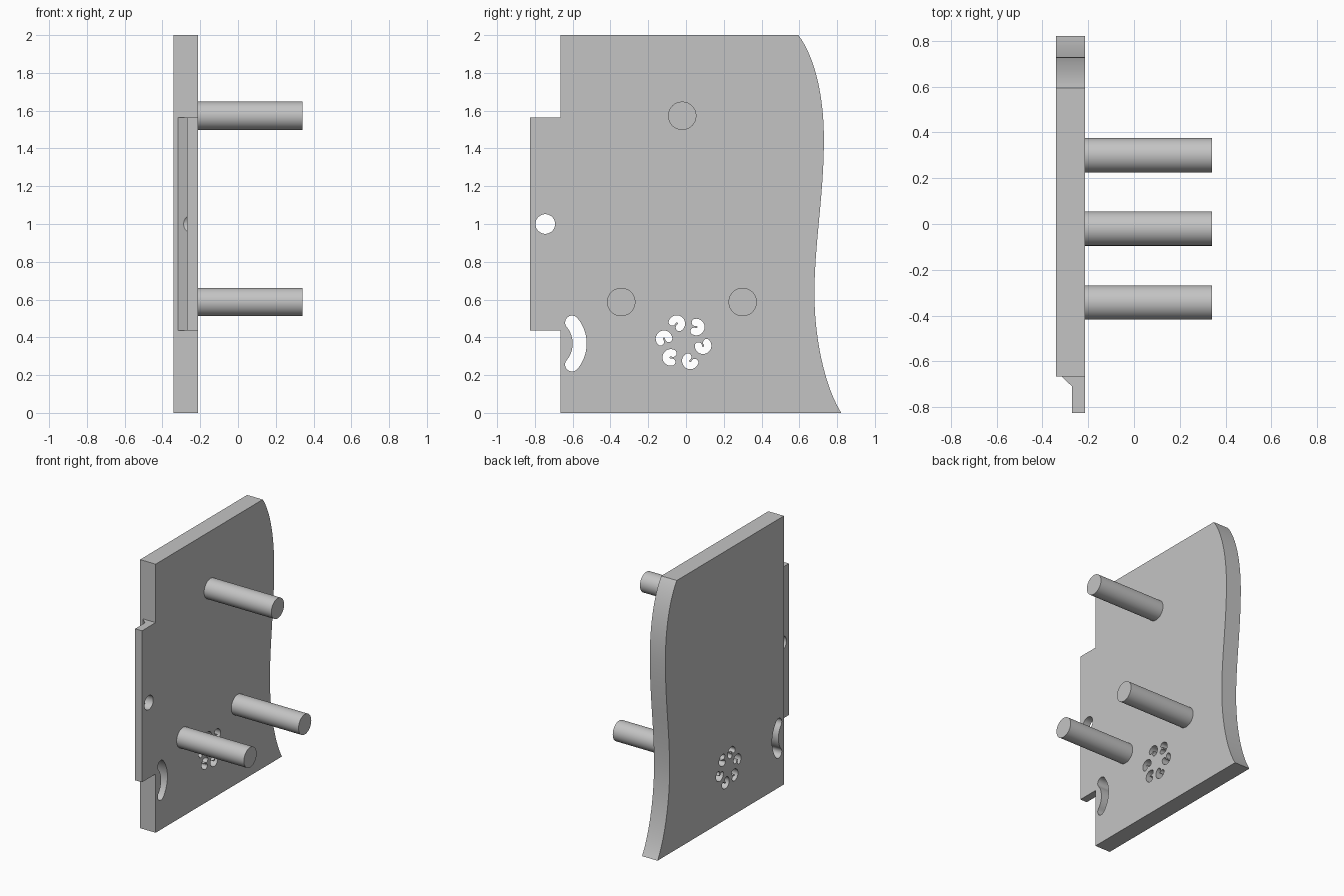
import bpy, bmesh
from math import sin, cos, pi, radians
from mathutils import Matrix, Vector
from mathutils.geometry import interpolate_bezier

if "Cube" in bpy.data.objects:
    bpy.data.objects.remove(bpy.data.objects["Cube"], do_unlink=True)

grey = bpy.data.materials.new("plain grey")
grey.use_nodes = True
grey.diffuse_color = (0.55, 0.55, 0.55, 1)
grey.node_tree.nodes["Principled BSDF"].inputs["Base Color"].default_value = (0.55, 0.55, 0.55, 1)

X_BACK, X_FACE, X_TIP = -0.341, -0.213, 0.341
Y_EDGE = -0.665


def select(obj):
    bpy.ops.object.select_all(action='DESELECT')
    obj.select_set(True)
    bpy.context.view_layer.objects.active = obj


def finish(obj):
    obj.data.materials.clear()
    obj.data.materials.append(grey)
    select(obj)
    bpy.ops.object.shade_smooth_by_angle(angle=radians(30))


def arc_slot(cy, cz, radius, start, end, half, steps=20):
    """Outline of a round-ended slot following an arc in the y-z plane."""
    def ring(y, z, r, a, b, n):
        return [(y + r * cos(a + (b - a) * i / n), z + r * sin(a + (b - a) * i / n))
                for i in range(n + 1)]

    def cap(angle, turn):
        y, z = cy + radius * cos(angle), cz + radius * sin(angle)
        return ring(y, z, half, turn, turn + pi, 12)[1:-1]

    return (ring(cy, cz, radius + half, start, end, steps) + cap(end, end)
            + ring(cy, cz, radius - half, end, start, steps) + cap(start, start + pi))


def rod(name, y, z, radius, x0, x1):
    bpy.ops.mesh.primitive_cylinder_add(vertices=64, radius=radius, depth=x1 - x0,
                                        location=((x0 + x1) / 2, y, z),
                                        rotation=(0, pi / 2, 0))
    obj = bpy.context.object
    obj.name = name
    return obj


# Plate outline: straight sides and a wavy rear edge
wave = [((0.822, 0), (0.74, 0.13), (0.68, 0.38), (0.68, 0.63)),
        ((0.68, 0.63), (0.68, 0.9), (0.73, 1.15), (0.73, 1.45)),
        ((0.73, 1.45), (0.73, 1.67), (0.685, 1.88), (0.595, 2))]
outline = [(Y_EDGE, 0)]
for seg in wave:
    pts = interpolate_bezier(*[Vector((y, z, 0)) for y, z in seg], 20)
    outline += [(p.x, p.y) for p in pts[(1 if len(outline) > 1 else 0):]]
outline.append((Y_EDGE, 2))

# Bean slot and ring of six C-shaped slots
loops = [outline, arc_slot(-0.737, 0.367, 0.174, radians(-39.7), radians(39.7), 0.037)]
for i in range(6):
    a = radians(50 + 60 * i)
    gap = a + pi - radians(58)
    loops.append(arc_slot(-0.013 + 0.105 * cos(a), 0.374 + 0.105 * sin(a), 0.025,
                          gap + radians(70), gap + radians(290), 0.019))

# Fill the outline and thicken it across x
curve = bpy.data.curves.new("plate", 'CURVE')
curve.dimensions = '2D'
curve.fill_mode = 'BOTH'
curve.extrude = (X_FACE - X_BACK) / 2
for loop in loops:
    spline = curve.splines.new('POLY')
    spline.points.add(len(loop) - 1)
    for point, (y, z) in zip(spline.points, loop):
        point.co = (y, z, 0, 1)
    spline.use_cyclic_u = True
plate = bpy.data.objects.new("plate", curve)
bpy.context.collection.objects.link(plate)
plate.matrix_world = Matrix(((0, 0, 1, (X_BACK + X_FACE) / 2),
                             (1, 0, 0, 0), (0, 1, 0, 0), (0, 0, 0, 1)))
bpy.context.view_layer.update()
select(plate)
bpy.ops.object.convert(target='MESH')
plate = bpy.context.object
bm = bmesh.new()
bm.from_mesh(plate.data)
bmesh.ops.remove_doubles(bm, verts=bm.verts, dist=0.0001)
bmesh.ops.recalc_face_normals(bm, faces=bm.faces)
bm.to_mesh(plate.data)
bm.free()
finish(plate)

# Thin front tab with a sloped shoulder
profile = [(X_FACE, Y_EDGE), (-0.317, Y_EDGE), (-0.27, -0.71), (-0.27, -0.825), (X_FACE, -0.825)]
bm = bmesh.new()
base = bm.faces.new([bm.verts.new((x, y, 0.437)) for x, y in profile])
top = bmesh.ops.extrude_face_region(bm, geom=[base])["geom"]
bmesh.ops.translate(bm, vec=(0, 0, 1.128),
                    verts=[v for v in top if isinstance(v, bmesh.types.BMVert)])
bmesh.ops.recalc_face_normals(bm, faces=bm.faces)
mesh = bpy.data.meshes.new("front_tab")
bm.to_mesh(mesh)
bm.free()
tab = bpy.data.objects.new("front_tab", mesh)
bpy.context.collection.objects.link(tab)

# Round hole through the tab
cutter = rod("tab_hole_cutter", -0.745, 1.0, 0.052, -0.4, -0.1)
cutter.hide_render = True
mod = tab.modifiers.new("hole", 'BOOLEAN')
mod.operation = 'DIFFERENCE'
mod.solver = 'EXACT'
mod.object = cutter
select(tab)
bpy.ops.object.modifier_apply(modifier=mod.name)
bpy.data.objects.remove(cutter, do_unlink=True)
finish(tab)

# Three pegs on the plate face
for name, y, z in (("upper_peg", -0.02, 1.573), ("lower_front_peg", -0.343, 0.587),
                   ("lower_rear_peg", 0.3, 0.587)):
    finish(rod(name, y, z, 0.075, X_FACE, X_TIP))
